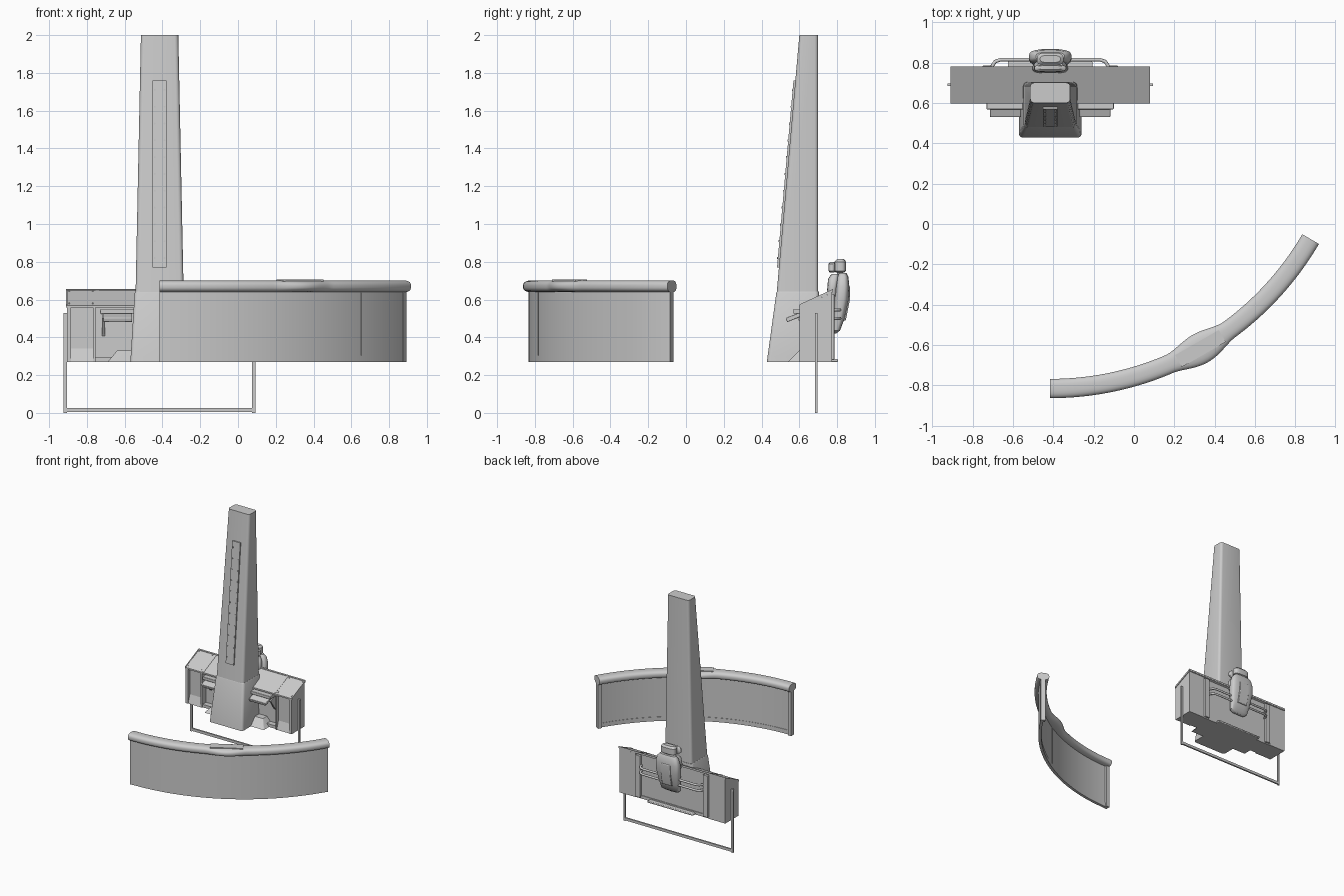
import bpy, bmesh, math
from mathutils import Vector

if "Cube" in bpy.data.objects:
    bpy.data.objects.remove(bpy.data.objects["Cube"])

CX = -0.415            # symmetry plane of the desk and column
AY, R = 0.679, 1.494   # centre (CX, AY) and radius of the curved barrier


def finish(name, bm, bevel=0, smooth=True):
    bmesh.ops.recalc_face_normals(bm, faces=bm.faces)
    me = bpy.data.meshes.new(name)
    bm.to_mesh(me)
    bm.free()
    ob = bpy.data.objects.new(name, me)
    bpy.context.collection.objects.link(ob)
    if bevel:
        mod = ob.modifiers.new("bevel", 'BEVEL')
        mod.width, mod.segments, mod.limit_method = bevel, 2, 'ANGLE'
    if smooth:
        bpy.ops.object.select_all(action='DESELECT')
        bpy.context.view_layer.objects.active = ob
        ob.select_set(True)
        bpy.ops.object.shade_smooth_by_angle(angle=math.radians(35))
    return ob


def loft(name, rings, bevel=0):
    """Skin a row of equal closed rings and cap both ends."""
    bm = bmesh.new()
    vs = [[bm.verts.new(p) for p in r] for r in rings]
    n = len(vs[0])
    for a, b in zip(vs, vs[1:]):
        for i in range(n):
            bm.faces.new((a[i], a[(i + 1) % n], b[(i + 1) % n], b[i]))
    bm.faces.new(vs[0])
    bm.faces.new(vs[-1])
    return finish(name, bm, bevel)


def prism(name, yz, x0, x1, bevel=0):
    return loft(name, [[(x, y, z) for y, z in yz] for x in (x0, x1)], bevel)


def box(name, x0, x1, y0, y1, z0, z1, bevel=0):
    return prism(name, [(y0, z0), (y1, z0), (y1, z1), (y0, z1)], x0, x1, bevel)


def rounded(x0, x1, y0, y1, z, r, n=4):
    pts = []
    for k, (x, y) in enumerate([(x1 - r, y1 - r), (x0 + r, y1 - r), (x0 + r, y0 + r), (x1 - r, y0 + r)]):
        for i in range(n + 1):
            a = math.pi / 2 * (k + i / n)
            pts.append((x + r * math.cos(a), y + r * math.sin(a), z))
    return pts


def oval(a, b, e, n=24):
    """Superellipse points, exponent e below 1 gives a squarer shape."""
    out = []
    for i in range(n):
        t = 2 * math.pi * (i + .5) / n
        c, s = math.cos(t), math.sin(t)
        out.append((a * math.copysign(abs(c) ** e, c), b * math.copysign(abs(s) ** e, s)))
    return out


def polar(deg, r, z):
    t = math.radians(deg)
    return (CX + r * math.sin(t), AY - r * math.cos(t), z)


def arc_bar(name, a0, a1, r0, r1, z0, z1, n):
    rings = []
    for i in range(n + 1):
        a = a0 + (a1 - a0) * i / n
        rings.append([polar(a, r, z) for r, z in ((r0, z0), (r1, z0), (r1, z1), (r0, z1))])
    return loft(name, rings)


def pillow(name, stations, e=0.6):
    """Soft cushion from (z, y_front, y_back, half_width) stations."""
    rings = []
    for z, y0, y1, w in stations:
        rings.append([(CX + u, (y0 + y1) / 2 + v, z) for u, v in oval(w, (y1 - y0) / 2, e)])
    return loft(name, rings)


# curved barrier: wall, end posts, inner ribs, foot rail
END = 59.7
arc_bar("barrier_wall", 0.3, END - 0.3, 1.492, 1.512, 0.27, 0.65, 64)
for a in (0.0, END - 1.2):
    arc_bar("barrier_end_post", a, a + 1.2, 1.476, 1.514, 0.27, 0.65, 2)
for a in (15, 30, 45):
    arc_bar("barrier_rib", a - .1, a + .1, 1.489, 1.514, 0.305, 0.65, 1)
arc_bar("barrier_foot_rail", 1, END - 1, 1.489, 1.4925, 0.27, 0.305, 64)

# padded top rail with a swelling in the middle
rings = []
for i in range(97):
    a = END * i / 96
    d = min(1, abs(a - END / 2) / 6.5)
    w = 0.048 + 0.03 * (0.5 + 0.5 * math.cos(math.pi * d)) ** 0.8
    rings.append([polar(a, R + u, 0.67 + v) for u, v in oval(w, 0.031, 0.75)])
loft("barrier_top_rail", rings)

# flat plate on the swelling
mid = Vector(polar(END / 2, R, 0.70))
t = math.radians(END / 2)
along, out = Vector((math.cos(t), math.sin(t), 0)), Vector((math.sin(t), -math.cos(t), 0))
loft("rail_plate", [[mid + along * s * 0.125 + out * q * 0.034 + Vector((0, 0, h))
                     for s, q in ((-1, -1), (1, -1), (1, 1), (-1, 1))] for h in (-0.02, 0.005)])

# tapered column and its flared base
loft("column", [rounded(CX - w, CX + w, y, 0.70, z, 0.02)
                for z, y, w in ((0.60, 0.477, 0.128), (2.0, 0.60, 0.099))])
loft("column_base", [rounded(CX - w, CX + w, y, 0.703, z, 0.02)
                     for z, y, w in ((0.27, 0.428, 0.155), (0.30, 0.432, 0.153),
                                     (0.635, 0.478, 0.132), (0.642, 0.481, 0.128))])


def front_y(z):
    return 0.477 + (z - 0.60) * 0.123 / 1.4


# bolted strip on the column front
prism("column_strip", [(front_y(0.77) - .010, 0.77), (front_y(1.76) - .010, 1.76),
                       (front_y(1.76) + .01, 1.76), (front_y(0.77) + .01, 0.77)],
      CX - 0.037, CX + 0.037)
for i in range(11):
    z = 0.82 + i * 0.089
    for s in (-1, 1):
        x, y = CX + s * 0.026, front_y(z)
        loft("strip_bolt", [[(x + .005 * math.cos(k * math.pi / 4), yy, z + .005 * math.sin(k * math.pi / 4))
                             for k in range(8)] for yy in (y - .014, y)])

# desk: sloped top, body, plinth
slope = 0.08 / 0.175


def top_z(y):
    return 0.562 + (y - 0.60) * slope


def slab(name, x0, x1, y0, y1, lo, hi):
    return prism(name, [(y0, top_z(y0) + lo), (y1, top_z(y1) + lo), (y1, top_z(y1) + hi), (y0, top_z(y0) + hi)], x0, x1)


slab("desk_top", CX - 0.495, CX + 0.495, 0.598, 0.778, -0.004, 0.008)
slab("desk_back_rim", CX - 0.495, CX + 0.495, 0.770, 0.779, 0, 0.013)
prism("desk_body", [(0.655, 0.27), (0.765, 0.27), (0.765, 0.632), (0.655, 0.582)], CX - 0.35, CX + 0.35)
box("desk_plinth", CX - 0.34, CX + 0.34, 0.61, 0.77, 0.27, 0.295)
box("back_step", CX - 0.21, CX + 0.21, 0.76, 0.805, 0.27, 0.285, 0.005)
for s in (-1, 1):
    def sp(a, b):
        return sorted((CX + s * a, CX + s * b))
    # end cabinet with recessed front panel
    prism("end_cabinet", [(0.625, 0.27), (0.774, 0.27), (0.774, 0.637), (0.625, 0.57)], *sp(0.34, 0.49))
    for a, b in ((0.34, 0.352), (0.468, 0.49)):
        prism("cabinet_stile", [(0.60, 0.27), (0.65, 0.27), (0.65, 0.58), (0.60, 0.56)], *sp(a, b))
    prism("cabinet_kick", [(0.602, 0.27), (0.65, 0.27), (0.65, 0.35), (0.625, 0.34)], *sp(0.35, 0.47))
    # rims and straps across the top
    slab("top_edge_rim", *sp(0.488, 0.495), 0.60, 0.778, 0, 0.012)
    slab("top_strap", *sp(0.322, 0.340), 0.60, 0.776, 0, 0.0105)
    box("back_strap", *sp(0.29, 0.335), 0.76, 0.785, 0.28, 0.63, 0.003)
    for d in (0.35, 0.475):
        for y in (0.612, 0.758):
            slab("top_bolt", *sp(d, d + 0.008), y, y + 0.008, 0, 0.012)
    # keyboard shelf, tilted tray and bracket
    box("shelf", *sp(0.13, 0.315), 0.568, 0.67, 0.525, 0.55, 0.004)
    prism("tray", [(0.535, 0.480), (0.645, 0.525), (0.638, 0.545), (0.528, 0.503)], *sp(0.145, 0.298), 0.004)
    prism("tray_bracket", [(0.59, 0.50), (0.66, 0.40), (0.66, 0.54)], *sp(0.29, 0.305))
    # sloped footrest
    loft("footrest", [rounded(*sp(0.10, 0.275), 0.54, 0.66, 0.27, 0.005),
                      rounded(*sp(0.10, 0.225), 0.60, 0.66, 0.33, 0.005)])
    # hanging frame upright
    box("frame_upright", *sp(0.490, 0.508), 0.683, 0.696, 0.0, 0.53)
    box("frame_pivot", *sp(0.485, 0.510), 0.684, 0.695, 0.515, 0.53)
box("frame_bottom_bar", CX - 0.508, CX + 0.508, 0.683, 0.696, 0.005, 0.027)

# seat back and headrests
pillow("seat_back", [(0.42, .775, .795, .06), (0.435, .770, .815, .082), (0.50, .775, .840, .090),
                     (0.60, .785, .862, .105), (0.67, .792, .865, .105), (0.72, .80, .86, .09),
                     (0.74, .81, .85, .07)])
pillow("seat_front_cushion", [(0.62, .755, .80, .08), (0.65, .747, .80, .088), (0.71, .752, .81, .08),
                              (0.735, .77, .81, .06)])
pillow("rear_headrest", [(0.742, .795, .835, .05), (0.752, .785, .848, .066), (0.80, .785, .848, .066),
                         (0.815, .80, .835, .05)])
pillow("front_headrest", [(0.742, .762, .785, .062), (0.752, .754, .79, .08), (0.788, .754, .79, .078),
                          (0.80, .765, .785, .06)])
box("headrest_stem", CX - 0.03, CX + 0.03, 0.80, 0.83, 0.72, 0.76)
prism("seat_back_panel", [(0.82, 0.49), (0.846, 0.49), (0.868, 0.60), (0.868, 0.67), (0.84, 0.68)],
      CX - 0.045, CX + 0.045, 0.004)

# bent arm bars behind the desk
for z in (0.50, 0.545):
    cu = bpy.data.curves.new("arm_bar", 'CURVE')
    cu.dimensions, cu.bevel_depth, cu.bevel_resolution = '3D', 0.009, 3
    side = [(0.29, 0.76), (0.286, 0.785), (0.272, 0.805), (0.245, 0.814)]
    path = [(-d, y) for d, y in side] + [(d, y) for d, y in reversed(side)]
    sp_ = cu.splines.new('POLY')
    sp_.points.add(len(path) - 1)
    for p, (d, y) in zip(sp_.points, path):
        p.co = (CX + d, y, z, 1)
    cu.use_fill_caps = True
    bpy.context.collection.objects.link(bpy.data.objects.new("arm_bar", cu))
